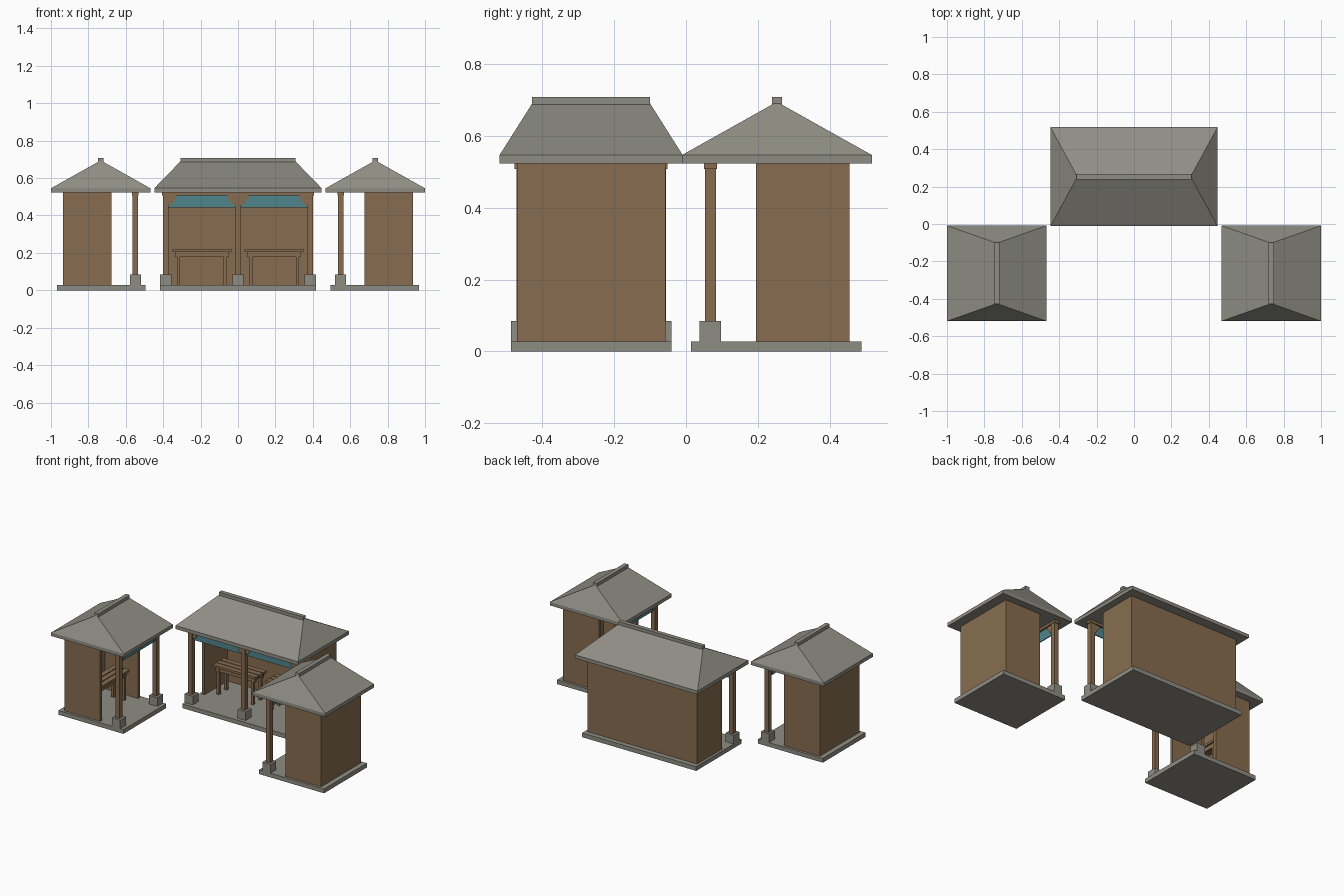
import bpy, bmesh, math
from mathutils import Matrix, Vector

if "Cube" in bpy.data.objects:
    bpy.data.objects.remove(bpy.data.objects["Cube"])


def material(name, rgb):
    m = bpy.data.materials.new(name)
    m.diffuse_color = (*rgb, 1)
    m.use_nodes = True
    m.node_tree.nodes["Principled BSDF"].inputs["Base Color"].default_value = m.diffuse_color
    return m


STONE = material("grey stone", (0.275, 0.27, 0.23))
WOOD = material("brown wood", (0.245, 0.152, 0.08))
TEAL = material("teal panel", (0.08, 0.235, 0.265))

frame = Matrix.Identity(4)  # placement of the pavilion being built


def finish(bm, name, mat):
    bmesh.ops.transform(bm, matrix=frame, verts=bm.verts)
    bmesh.ops.recalc_face_normals(bm, faces=bm.faces)
    me = bpy.data.meshes.new(name)
    bm.to_mesh(me)
    bm.free()
    me.materials.append(mat)
    ob = bpy.data.objects.new(name, me)
    bpy.context.collection.objects.link(ob)


def box(name, mat, x0, x1, y0, y1, z0, z1):
    bm = bmesh.new()
    m = Matrix.Translation(((x0 + x1) / 2, (y0 + y1) / 2, (z0 + z1) / 2)) \
        @ Matrix.Diagonal((x1 - x0, y1 - y0, z1 - z0, 1))
    bmesh.ops.create_cube(bm, size=1, matrix=m)
    finish(bm, name, mat)


def hip_roof(name, mat, half, y0, y1, z0, z1, ridge_half, ridge_w):
    bm = bmesh.new()
    yc = (y0 + y1) / 2
    lo = [bm.verts.new((sx * half, y, z0)) for sx, y in ((-1, y0), (1, y0), (1, y1), (-1, y1))]
    hi = [bm.verts.new((sx * ridge_half, yc + sy * ridge_w, z1))
          for sx, sy in ((-1, -1), (1, -1), (1, 1), (-1, 1))]
    bm.faces.new(lo)
    bm.faces.new(hi)
    for i in range(4):
        j = (i + 1) % 4
        bm.faces.new((lo[i], lo[j], hi[j], hi[i]))
    finish(bm, name, mat)


def brace(x, side):
    # triangular knee brace between post and beam
    bm = bmesh.new()
    pts = ((x, 0.508), (x + side * 0.042, 0.508), (x + side * 0.042, 0.495),
           (x + side * 0.013, 0.455), (x, 0.455))
    f = bm.faces.new([bm.verts.new((px, 0.058, pz)) for px, pz in pts])
    ext = bmesh.ops.extrude_face_region(bm, geom=[f])["geom"]
    bmesh.ops.translate(bm, vec=(0, 0.02, 0),
                        verts=[v for v in ext if isinstance(v, bmesh.types.BMVert)])
    finish(bm, "knee_brace", WOOD)


def bench(cx):
    L, y0, y1 = 0.157, 0.235, 0.35
    for i in range(3):  # seat slats
        y = y0 + i * 0.04
        box("seat_slat", WOOD, cx - L, cx + L, y, y + 0.034, 0.205, 0.22)
    for y in (y0 + 0.012, y1 - 0.024):
        box("bench_apron", WOOD, cx - L + 0.012, cx + L - 0.012, y, y + 0.012, 0.178, 0.205)
        for s in (-1, 1):
            x = cx + s * 0.125
            box("bench_leg", WOOD, x - 0.009, x + 0.009, y - 0.003, y + 0.015, 0.028, 0.205)
    for s in (-1, 1):
        x = cx + s * 0.125
        box("bench_cross_rail", WOOD, x - 0.006, x + 0.006, y0 + 0.02, y1 - 0.02, 0.18, 0.205)


def pavilion(half, roof_half, ridge_half, bays):
    # plinth
    box("plinth", STONE, -half, half, 0.014, 0.488, 0, 0.028)
    # walls on three sides
    w, t = half - 0.016, 0.02
    box("back_wall", WOOD, -w, w, 0.455 - t, 0.455, 0.028, 0.524)
    for s in (-1, 1):
        a, b = sorted((s * w, s * (w - t)))
        box("side_wall", WOOD, a, b, 0.195, 0.455 - t, 0.028, 0.524)
    # posts on stone footings
    p = half - 0.03
    xs = [-p + 2 * p * i / bays for i in range(bays + 1)]
    for x in xs:
        box("footing", STONE, x - 0.03, x + 0.03, 0.037, 0.097, 0.028, 0.085)
        box("post", WOOD, x - 0.015, x + 0.015, 0.053, 0.083, 0.085, 0.51)
    box("front_beam", WOOD, -half + 0.01, half - 0.01, 0.05, 0.086, 0.507, 0.524)
    # bays with valance, braces and bench
    for a, b in zip(xs, xs[1:]):
        box("valance", TEAL, a + 0.015, b - 0.015, 0.066, 0.072, 0.442, 0.508)
        brace(a + 0.015, 1)
        brace(b - 0.015, -1)
        bench((a + b) / 2)
    # roof
    y0, y1 = -0.012, 0.518
    box("eave_slab", STONE, -roof_half, roof_half, y0, y1, 0.523, 0.546)
    hip_roof("hip_roof", STONE, roof_half, y0, y1, 0.546, 0.69, ridge_half, 0.008)
    box("ridge_cap", STONE, -ridge_half, ridge_half, 0.239, 0.267, 0.686, 0.708)


# main hall, then two side pavilions facing inward
pavilion(0.416, 0.447, 0.307, 2)
for s in (-1, 1):
    frame = Matrix.Translation((s * 0.481, -0.264, 0)) @ Matrix.Rotation(-s * math.pi / 2, 4, 'Z')
    pavilion(0.223, 0.255, 0.164, 1)
